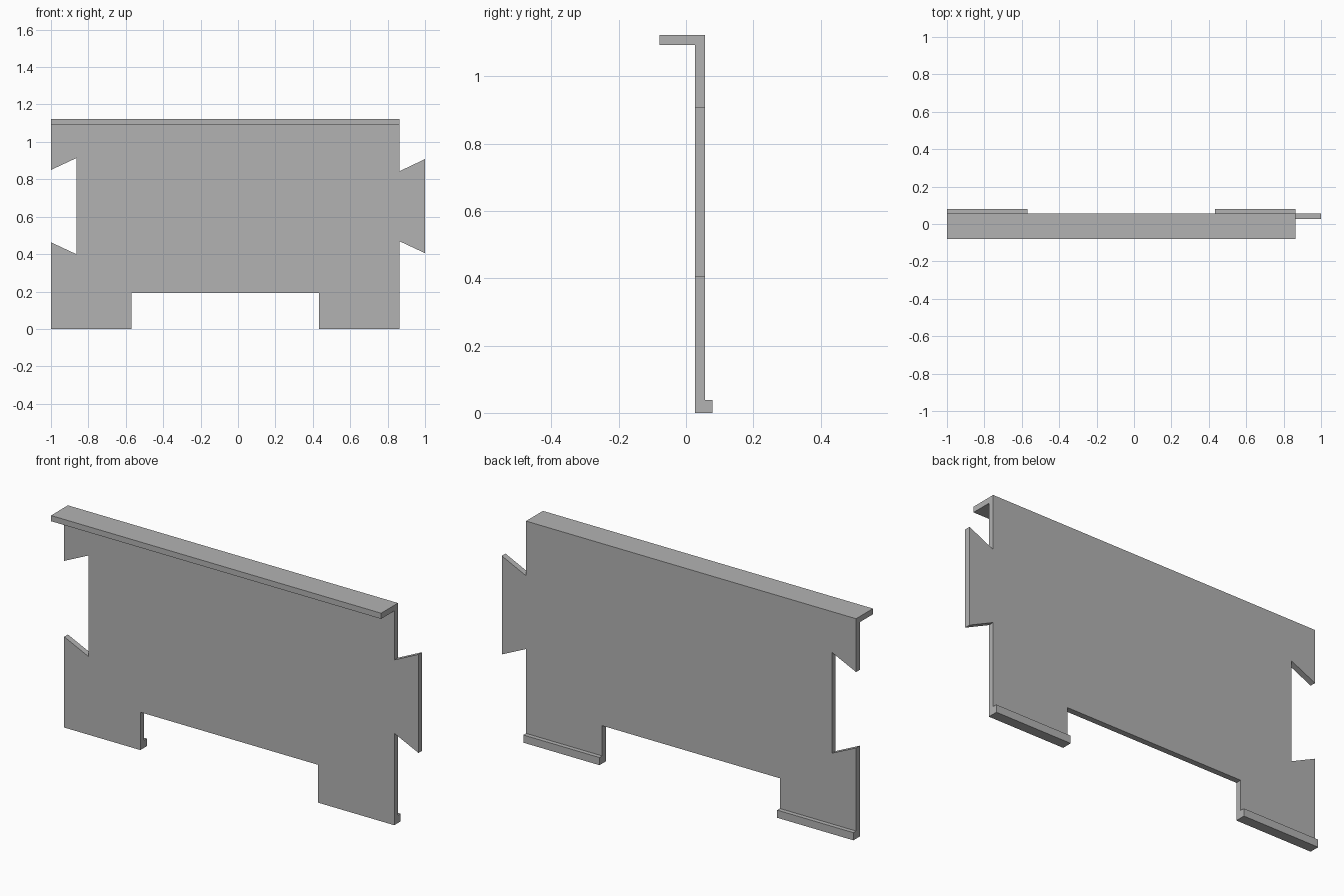
import bpy
import bmesh

default = bpy.data.objects.get("Cube")
if default:
    bpy.data.objects.remove(default, do_unlink=True)

grey = bpy.data.materials.new("plain_grey")
grey.use_nodes = True
colour = (0.45, 0.45, 0.45, 1)
grey.diffuse_color = colour
grey.node_tree.nodes["Principled BSDF"].inputs["Base Color"].default_value = colour


def extrude_outline(name, outline, y_front, y_back):
    """Extrude an x-z outline along y into a solid part."""
    bm = bmesh.new()
    face = bm.faces.new([bm.verts.new((x, y_front, z)) for x, z in outline])
    result = bmesh.ops.extrude_face_region(bm, geom=[face])
    moved = [v for v in result["geom"] if isinstance(v, bmesh.types.BMVert)]
    bmesh.ops.translate(bm, verts=moved, vec=(0, y_back - y_front, 0))
    bmesh.ops.recalc_face_normals(bm, faces=bm.faces)
    mesh = bpy.data.meshes.new(name)
    bm.to_mesh(mesh)
    bm.free()
    mesh.materials.append(grey)
    obj = bpy.data.objects.new(name, mesh)
    bpy.context.collection.objects.link(obj)
    return obj


def box(name, x0, x1, y0, y1, z0, z1):
    return extrude_outline(name, [(x0, z0), (x1, z0), (x1, z1), (x0, z1)], y0, y1)


LEFT, RIGHT, TAB = -1.0, 0.863, 1.0
FOOT_A, FOOT_B = -0.57, 0.433
FRONT, BACK, TOP = 0.027, 0.057, 1.122

# Panel with two feet, a dovetail tab and a matching dovetail notch
panel_outline = [
    (LEFT, 0), (FOOT_A, 0), (FOOT_A, 0.193), (FOOT_B, 0.193), (FOOT_B, 0), (RIGHT, 0),
    (RIGHT, 0.469), (TAB, 0.405), (TAB, 0.908), (RIGHT, 0.843),
    (RIGHT, TOP), (LEFT, TOP),
    (LEFT, 0.85), (-0.863, 0.914), (-0.863, 0.399), (LEFT, 0.463),
]
extrude_outline("panel", panel_outline, FRONT, BACK)

# Flange along the top, reaching forward
box("top_flange", LEFT, RIGHT, -0.079, FRONT, 1.093, TOP)

# Small lips behind the feet
for name, x0, x1 in (("right_foot_lip", LEFT, FOOT_A), ("left_foot_lip", FOOT_B, RIGHT)):
    box(name, x0, x1, BACK, 0.079, 0, 0.039)
